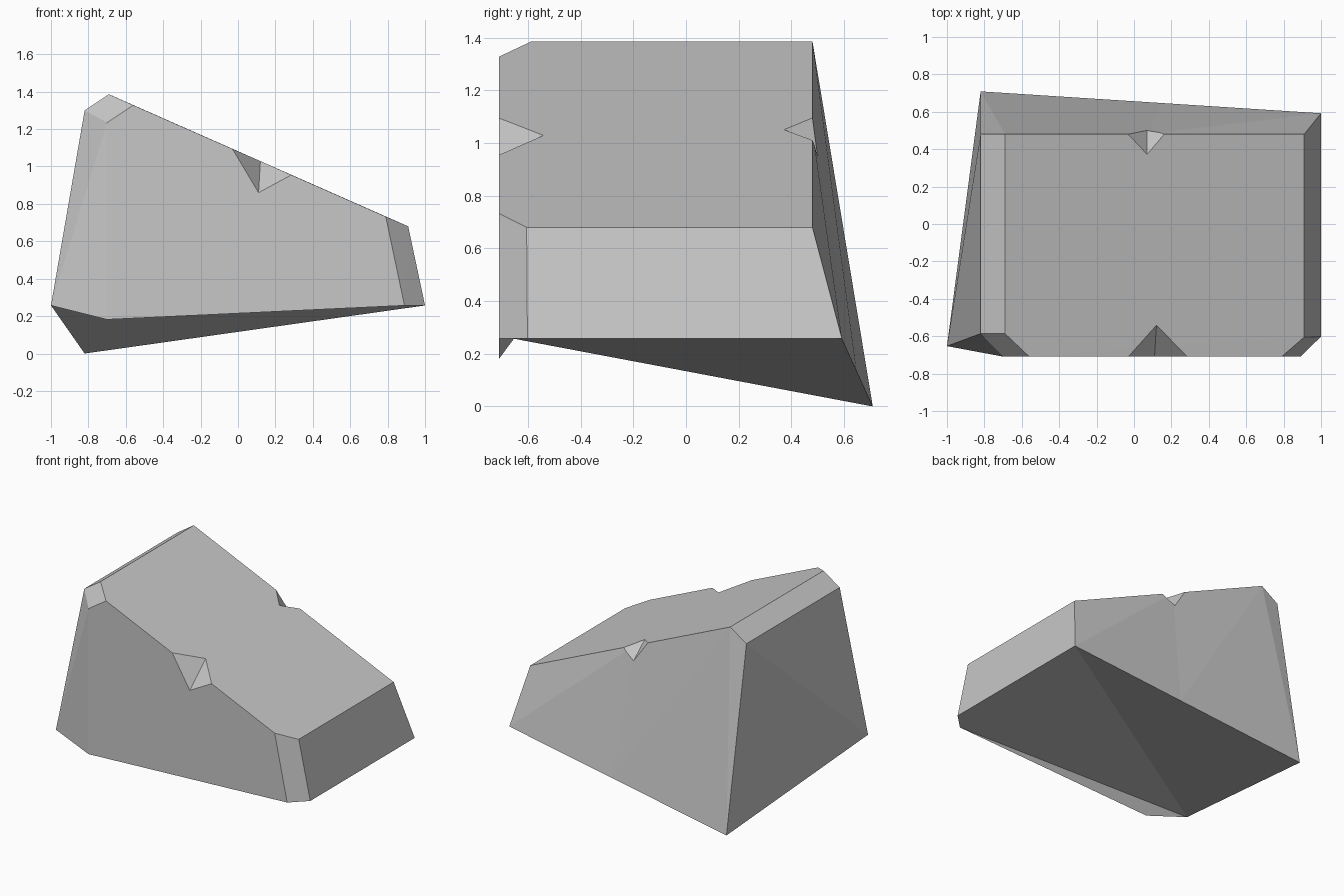
import bpy, bmesh
from mathutils import Vector

cube = bpy.data.objects.get("Cube")
if cube:
    bpy.data.objects.remove(cube, do_unlink=True)

GREY = (0.57, 0.57, 0.57, 1)
stone = bpy.data.materials.new("stone_grey")
stone.use_nodes = True
stone.diffuse_color = GREY
stone.node_tree.nodes["Principled BSDF"].inputs["Base Color"].default_value = GREY


def make_object(name, bm):
    bmesh.ops.recalc_face_normals(bm, faces=bm.faces)
    mesh = bpy.data.meshes.new(name)
    bm.to_mesh(mesh)
    bm.free()
    mesh.materials.append(stone)
    obj = bpy.data.objects.new(name, mesh)
    bpy.context.collection.objects.link(obj)
    return obj


def hull(points):
    bm = bmesh.new()
    verts = [bm.verts.new(p) for p in points]
    bmesh.ops.convex_hull(bm, input=verts)
    bm.normal_update()
    return bm, verts


# Boulder corners
FRONT, RIM = -0.709, 0.257
corners = {
    "base_back_left": (-0.82, 0.709, 0), "base_back_right": (1, 0.592, RIM),
    "base_side_right": (1, -0.602, RIM), "base_front_right": (0.89, FRONT, RIM),
    "base_front_left": (-0.70, FRONT, RIM), "base_side_left": (-1, -0.653, RIM),
    "ridge_back": (-0.69, 0.48, 1.386), "ridge_front": (-0.69, -0.586, 1.386),
    "shoulder_back": (-0.82, 0.48, 1.30), "shoulder_front": (-0.82, -0.586, 1.30),
    "chip_low": (-0.70, FRONT, 1.235), "chip_high": (-0.56, FRONT, 1.328),
    "slope_back": (0.91, 0.48, 0.68), "slope_front": (0.91, -0.605, 0.68),
    "slope_chip": (0.79, FRONT, 0.732),
}
bm, verts = hull(corners.values())
v = dict(zip(corners, verts))

# Open the back wall and the underside
opened = [f for f in bm.faces if f.normal.y > 0.8 or f.normal.z < -0.5]
bmesh.ops.delete(bm, geom=opened, context='FACES')
s, a, b = v["base_back_left"], v["shoulder_back"], v["ridge_back"]
c, d = v["slope_back"], v["base_back_right"]
top = bmesh.utils.edge_split(bm.edges.get((b, c)), b, 0.475)[1]
low = bm.verts.new(s.co.lerp(d.co, 0.53))

# Back wall in two slabs meeting at a crease
for face in ((s, a, b), (s, b, low), (b, top, low), (low, top, d), (top, c, d)):
    bm.faces.new(face)

# Underside fanned from the left corner, with a toe dipping at the front
toe = v["base_front_left"]
toe.co.z = 0.182
rim = [toe, v["base_front_right"], v["base_side_right"], d, low, s]
for p, q in zip(rim, rim[1:]):
    bm.faces.new((v["base_side_left"], p, q))
boulder = make_object("boulder", bm)


# Wedge notches in the top edges, given by valley ends and side corners
def notch(name, inner, bottom, left, right):
    inner, bottom, left, right = map(Vector, (inner, bottom, left, right))
    mid, reach = (inner + bottom) / 2, (inner - bottom) * 0.5
    points = [inner + reach, bottom - reach]
    points += [p + (p - mid) * 0.5 for p in (left, right)]
    cutter = make_object(name, hull(points)[0])
    cutter.hide_render = True
    mod = boulder.modifiers.new(name, 'BOOLEAN')
    mod.operation, mod.solver, mod.object = 'DIFFERENCE', 'EXACT', cutter
    return cutter


cutters = [
    notch("front_notch_cutter", (0.12, -0.54, 1.03), (0.11, FRONT, 0.86),
          (-0.03, FRONT, 1.094), (0.285, FRONT, 0.955)),
    notch("back_notch_cutter", (0.07, 0.373, 1.05), (0.07, 0.50, 0.945),
          (-0.03, 0.48, 1.094), (0.16, 0.48, 1.01)),
]

# Bake the notches and drop the cutters
bpy.context.view_layer.objects.active = boulder
boulder.select_set(True)
for mod in list(boulder.modifiers):
    bpy.ops.object.modifier_apply(modifier=mod.name)
for cutter in cutters:
    bpy.data.objects.remove(cutter, do_unlink=True)
